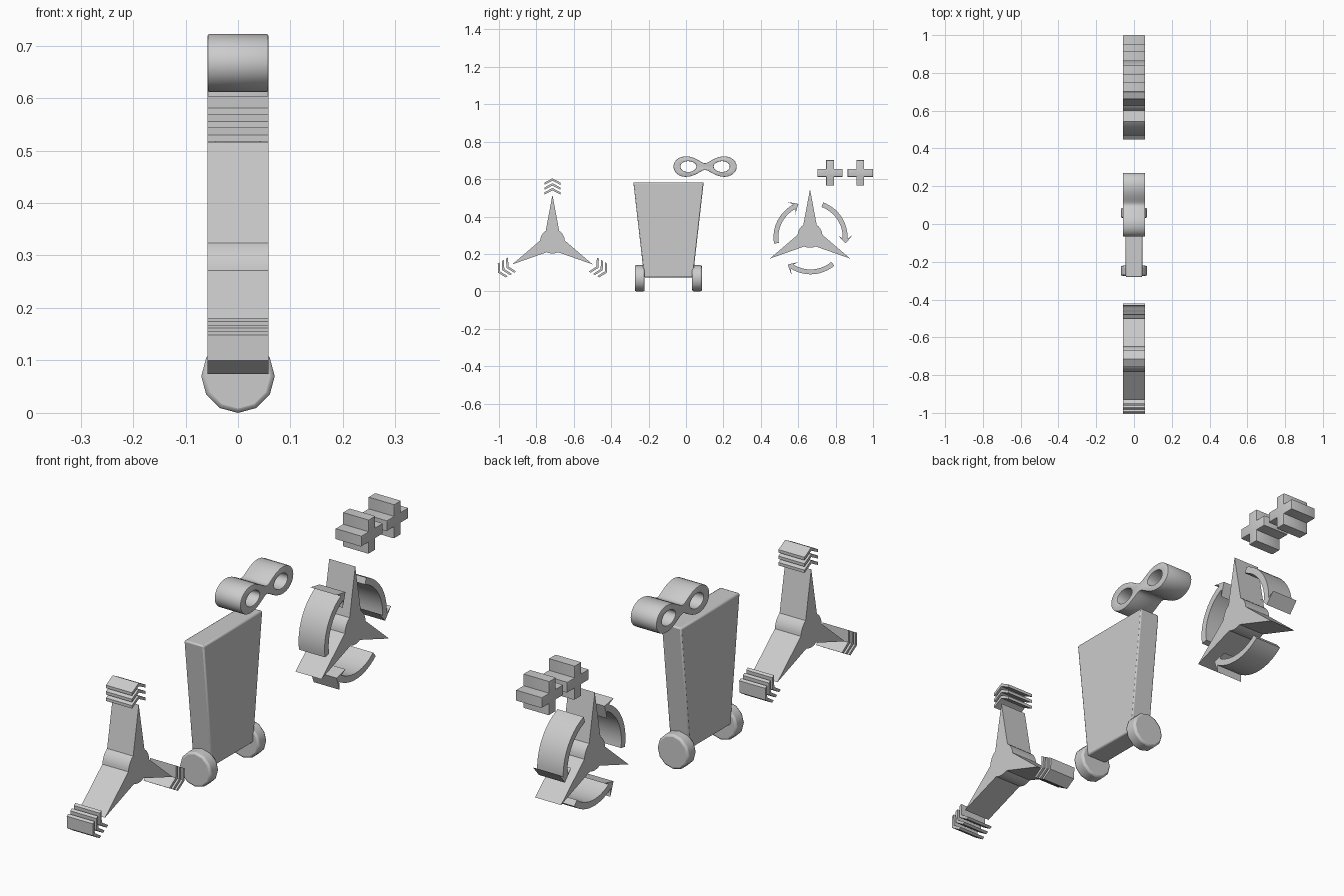
import bpy, bmesh
from math import sin, cos, asin, sqrt, radians, pi
from mathutils import Matrix

if "Cube" in bpy.data.objects:
    bpy.data.objects.remove(bpy.data.objects["Cube"])

DEPTH = 0.058
TO_SIDE = Matrix(((0, 0, 1, 0), (1, 0, 0, 0), (0, 1, 0, 0), (0, 0, 0, 1)))


def finish(obj, angle=35):
    bpy.ops.object.select_all(action='DESELECT')
    obj.select_set(True)
    bpy.context.view_layer.objects.active = obj
    bpy.ops.object.shade_smooth_by_angle(angle=radians(angle))


def profile(name, loops, half=DEPTH, bevel=0.0):
    """Extrude closed (y, z) outlines along x; inner outlines become holes."""
    cu = bpy.data.curves.new(name, 'CURVE')
    cu.dimensions, cu.fill_mode = '2D', 'BOTH'
    cu.extrude = half - bevel
    cu.bevel_depth, cu.bevel_resolution, cu.offset = bevel, 1, -bevel
    for pts in loops:
        sp = cu.splines.new('POLY')
        sp.points.add(len(pts) - 1)
        for p, (y, z) in zip(sp.points, pts):
            p.co = (y, z, 0, 1)
        sp.use_cyclic_u = True
    tmp = bpy.data.objects.new(name + "_curve", cu)
    bpy.context.collection.objects.link(tmp)
    me = bpy.data.meshes.new_from_object(
        tmp.evaluated_get(bpy.context.evaluated_depsgraph_get()))
    bpy.data.objects.remove(tmp)
    bm = bmesh.new()
    bm.from_mesh(me)
    bm.transform(TO_SIDE)
    bmesh.ops.remove_doubles(bm, verts=bm.verts, dist=1e-5)
    bmesh.ops.recalc_face_normals(bm, faces=bm.faces)
    bm.to_mesh(me)
    bm.free()
    obj = bpy.data.objects.new(name, me)
    bpy.context.collection.objects.link(obj)
    finish(obj)
    return obj


def polar(c, r, deg):
    return (c[0] + r * cos(radians(deg)), c[1] + r * sin(radians(deg)))


# three-bladed rotor: tapered blades around a round hub
def rotor(name, c):
    pts = []
    for k in range(3):
        a = 90 + 120 * k
        pts.append(polar(c, 0.248, a))
        pts += [polar(c, 0.066, a + 33 + 54 * i / 6) for i in range(7)]
    profile(name, [pts])


# chevron stack beyond each blade tip
def chevrons(name, c):
    loops = []
    for k in range(3):
        a = radians(120 * k)
        for i in range(3):
            r = 0.336 - 0.0258 * i
            shape = [(0, r), (-0.043, r - 0.023), (-0.043, r - 0.035),
                     (0, r - 0.013), (0.043, r - 0.035), (0.043, r - 0.023)]
            loops.append([(c[0] + x * cos(a) - y * sin(a),
                           c[1] + x * sin(a) + y * cos(a)) for x, y in shape])
    profile(name, loops)


# clockwise curved arrows around a rotor
def arrows(name, c, r=0.185, w=0.013):
    for k in range(3):
        start, neck, tip = 70 - 120 * k, -2 - 120 * k, -10 - 120 * k
        arc = [start + (neck - start) * i / 14 for i in range(15)]
        pts = [polar(c, r + w, a) for a in arc]
        pts += [polar(c, r + 0.04, tip + 13), polar(c, r + 0.005, tip),
                polar(c, r - 0.038, tip + 14)]
        pts += [polar(c, r - w, a) for a in reversed(arc)]
        profile(f"{name}_{k + 1}", [pts])


rotor("left_rotor", (-0.714, 0.268))
chevrons("left_chevrons", (-0.714, 0.268))
rotor("right_rotor", (0.663, 0.299))
arrows("curved_arrow", (0.666, 0.289))


# plus signs
def plus(name, y, z, a=0.068, b=0.021):
    quarter = [(a, -b), (a, b), (b, b)]
    pts = []
    for k in range(4):
        s, c = round(sin(k * pi / 2)), round(cos(k * pi / 2))
        pts += [(y + u * c - v * s, z + u * s + v * c) for u, v in quarter]
    profile(name, [pts], bevel=0.003)


plus("plus_inner", 0.77, 0.633)
plus("plus_outer", 0.932, 0.633)


# figure-eight loop: pinched oval with two teardrop holes
def figure_eight(name, cy, cz):
    def rad(a2, b2, t, sign):
        return sqrt(max(0, a2 * cos(2 * t)
                        + sign * sqrt(max(0, b2 * b2 - (a2 * sin(2 * t)) ** 2))))
    outer = []
    for i in range(72):
        t = 2 * pi * i / 72
        r = rad(0.0141, 0.0145, t, 1)
        outer.append((cy + r * cos(t), cz + 0.9 * r * sin(t)))
    a2, b2 = 0.00977, 0.00765
    holes = []
    for side in (1, -1):
        hole = []
        for i in range(28):
            p = 2 * pi * i / 28
            t = 0.5 * asin(b2 / a2 * sin(p))
            r = rad(a2, b2, t, 1 if cos(p) >= 0 else -1)
            hole.append((cy + side * r * cos(t), cz + 0.75 * r * sin(t)))
        holes.append(hole)
    profile(name, [outer] + holes, bevel=0.003)


figure_eight("figure_eight_loop", 0.102, 0.667)


def bevelled(obj, width, segments):
    m = obj.modifiers.new("bevel", 'BEVEL')
    m.width, m.segments, m.limit_method = width, segments, 'ANGLE'
    finish(obj)


# tapered bin
bin_y = -0.0935
body = profile("bin_body", [[(bin_y - 0.13, 0.075), (bin_y + 0.13, 0.075),
                             (bin_y + 0.188, 0.583), (bin_y - 0.188, 0.583)]],
               half=0.044)
bevelled(body, 0.006, 2)

# bin wheels, axles along y
for name, y in (("left_wheel", -0.2475), ("right_wheel", 0.059)):
    bpy.ops.mesh.primitive_cylinder_add(vertices=12, radius=0.07, depth=0.053,
                                        location=(0, y, 0.07),
                                        rotation=(pi / 2, 0, 0))
    wheel = bpy.context.object
    wheel.name = name
    m = wheel.modifiers.new("bevel", 'BEVEL')
    m.width, m.segments, m.limit_method = 0.008, 2, 'ANGLE'
    m.angle_limit = radians(60)
    finish(wheel)
